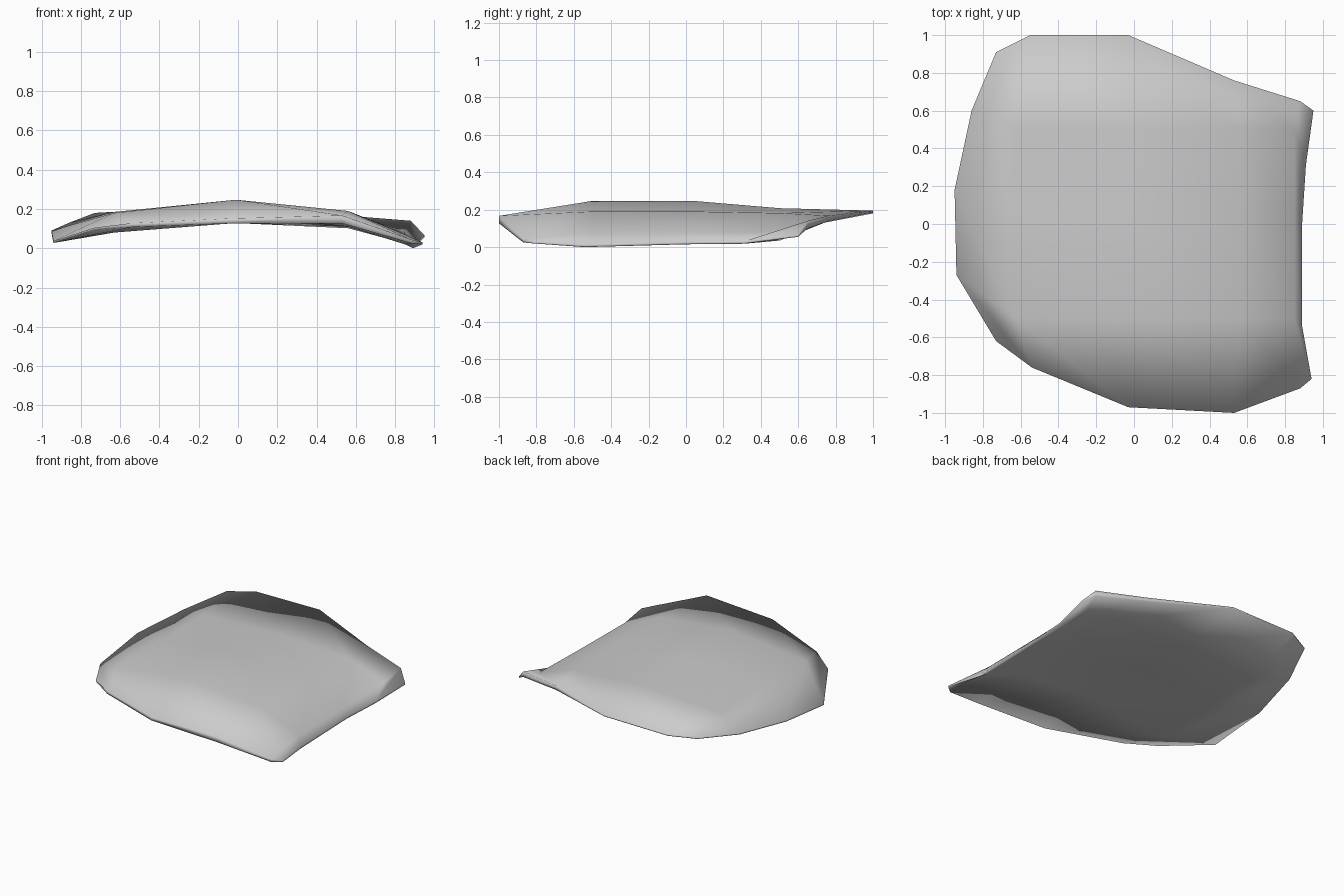
import bpy
import bmesh

cube = bpy.data.objects.get("Cube")
if cube:
    bpy.data.objects.remove(cube, do_unlink=True)

# Plain grey surface
grey = bpy.data.materials.new("plain_grey")
grey.use_nodes = True
colour = (0.6, 0.6, 0.6, 1)
grey.diffuse_color = colour
grey.node_tree.nodes["Principled BSDF"].inputs["Base Color"].default_value = colour

# Rim outline, each edge running left to right or back to front
back_rim = [(-.73, .91), (-.55, 1), (-.03, 1), (.53, .76), (.88, .65), (.95, .6)]
front_rim = [(-.73, -.62), (-.54, -.76), (-.03, -.97), (.53, -1), (.88, -.87), (.94, -.82)]
side_rims = [((-.86, .6), (.91, .31)), ((-.95, .18), (.89, 0)), ((-.94, -.27), (.89, -.54))]
inner_columns = [-.63, -.01, .56, .85]
inner_rows = [.5, .04, -.5]

# Height profiles across the panel, from back to front
heights = [
    [.18, .19, .195, .168, .14, .065],
    [.13, .185, .208, .182, .085, .03],
    [.09, .185, .247, .19, .075, .027],
    [.037, .18, .247, .19, .07, .012],
    [.105, .128, .152, .167, .045, .03],
]

# Panel thickness from left to right: thin at the rim, fuller inside
back_thickness = [.01, .01, .01, .03, .04, .01]
inner_thickness = [.01, .1, .08, .08, .05, .012]
front_thickness = [.01, .02, .025, .04, .02, .01]
thickness = [back_thickness] + [inner_thickness] * len(inner_rows) + [front_thickness]

outline = [back_rim]
for y, (left, right) in zip(inner_rows, side_rims):
    outline.append([left] + [(x, y) for x in inner_columns] + [right])
outline.append(front_rim)

bm = bmesh.new()
top, under = [], []
for points, levels, depths in zip(outline, heights, thickness):
    top.append([bm.verts.new((x, y, z)) for (x, y), z in zip(points, levels)])
    under.append([bm.verts.new((x, y, max(z - d, 0)))
                  for (x, y), z, d in zip(points, levels, depths)])

# Upper and lower skins
for skin in (top, under):
    for behind, ahead in zip(skin, skin[1:]):
        for c in range(len(behind) - 1):
            bm.faces.new((behind[c], ahead[c], ahead[c + 1], behind[c + 1]))


# Rim closing the two skins
def loop_round(skin):
    right = [row[-1] for row in skin[1:-1]]
    left = [row[0] for row in skin[1:-1]]
    return skin[0] + right + skin[-1][::-1] + left[::-1]


upper, lower = loop_round(top), loop_round(under)
for i in range(len(upper)):
    bm.faces.new((upper[i - 1], upper[i], lower[i], lower[i - 1]))
bmesh.ops.recalc_face_normals(bm, faces=bm.faces)

# Soft shading rolls over the thin rim
for face in bm.faces:
    face.smooth = True

mesh = bpy.data.meshes.new("curved_panel")
bm.to_mesh(mesh)
bm.free()
mesh.materials.append(grey)
panel = bpy.data.objects.new("curved_panel", mesh)
bpy.context.collection.objects.link(panel)
